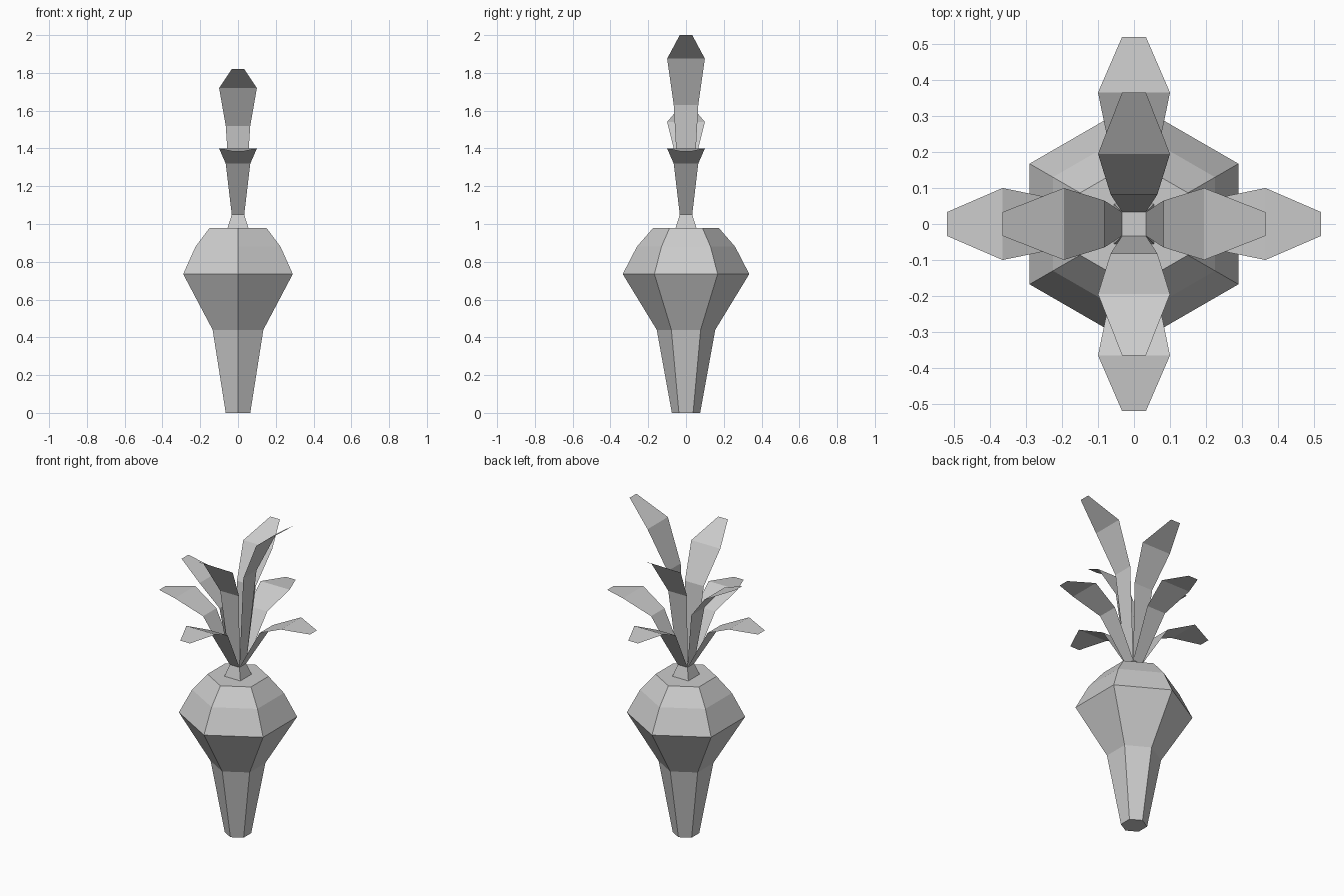
import bpy
from math import cos, sin, pi

if "Cube" in bpy.data.objects:
    bpy.data.objects.remove(bpy.data.objects["Cube"])


def make_object(name, verts, faces):
    mesh = bpy.data.meshes.new(name)
    mesh.from_pydata(verts, [], faces)
    mesh.update()
    obj = bpy.data.objects.new(name, mesh)
    bpy.context.collection.objects.link(obj)
    return obj


def lathe(name, profile, sides, start):
    """Closed faceted solid from (radius, z) rings."""
    verts = [(r * cos(start + 2 * pi * i / sides), r * sin(start + 2 * pi * i / sides), z)
             for r, z in profile for i in range(sides)]
    faces = [(k * sides + i, k * sides + (i + 1) % sides,
              (k + 1) * sides + (i + 1) % sides, (k + 1) * sides + i)
             for k in range(len(profile) - 1) for i in range(sides)]
    faces.append(tuple(reversed(range(sides))))
    faces.append(tuple(range(len(verts) - sides, len(verts))))
    return make_object(name, verts, faces)


WIDTHS = (0.033, 0.065, 0.1, 0.033)  # leaf half widths from base to tip


def leaf(name, path, quarter_turns):
    """Thin bent strip following (reach, z), turned about the z axis."""
    obj_verts = []
    c, s = [(1, 0), (0, 1), (-1, 0), (0, -1)][quarter_turns]
    for (r, z), w in zip(path, WIDTHS):
        for side in (-w, w):
            obj_verts.append((r * c - side * s, r * s + side * c, z))
    faces = [(2 * k, 2 * k + 2, 2 * k + 3, 2 * k + 1) for k in range(len(path) - 1)]
    return make_object(name, obj_verts, faces)


# Six-sided root
lathe("root", [(0.075, 0), (0.155, 0.44), (0.335, 0.735), (0.26, 0.88), (0.173, 0.98)], 6, pi / 6)

# Square stem
lathe("stem", [(0.055 * 2 ** 0.5, 0.98), (0.033 * 2 ** 0.5, 1.05)], 4, pi / 4)

# Drooping outer leaves and upright inner leaves of differing height
inner_heights = [(1.63, 1.875, 2.0), (1.52, 1.72, 1.82), (1.40, 1.54, 1.62), (1.52, 1.72, 1.82)]
for i, heights in enumerate(inner_heights):
    leaf(f"outer_leaf_{i + 1}", [(0.033, 1.05), (0.195, 1.32), (0.365, 1.4), (0.52, 1.385)], i)
    leaf(f"inner_leaf_{i + 1}", [(0.033, 1.05)] + list(zip((0.082, 0.195, 0.365), heights)), i)
